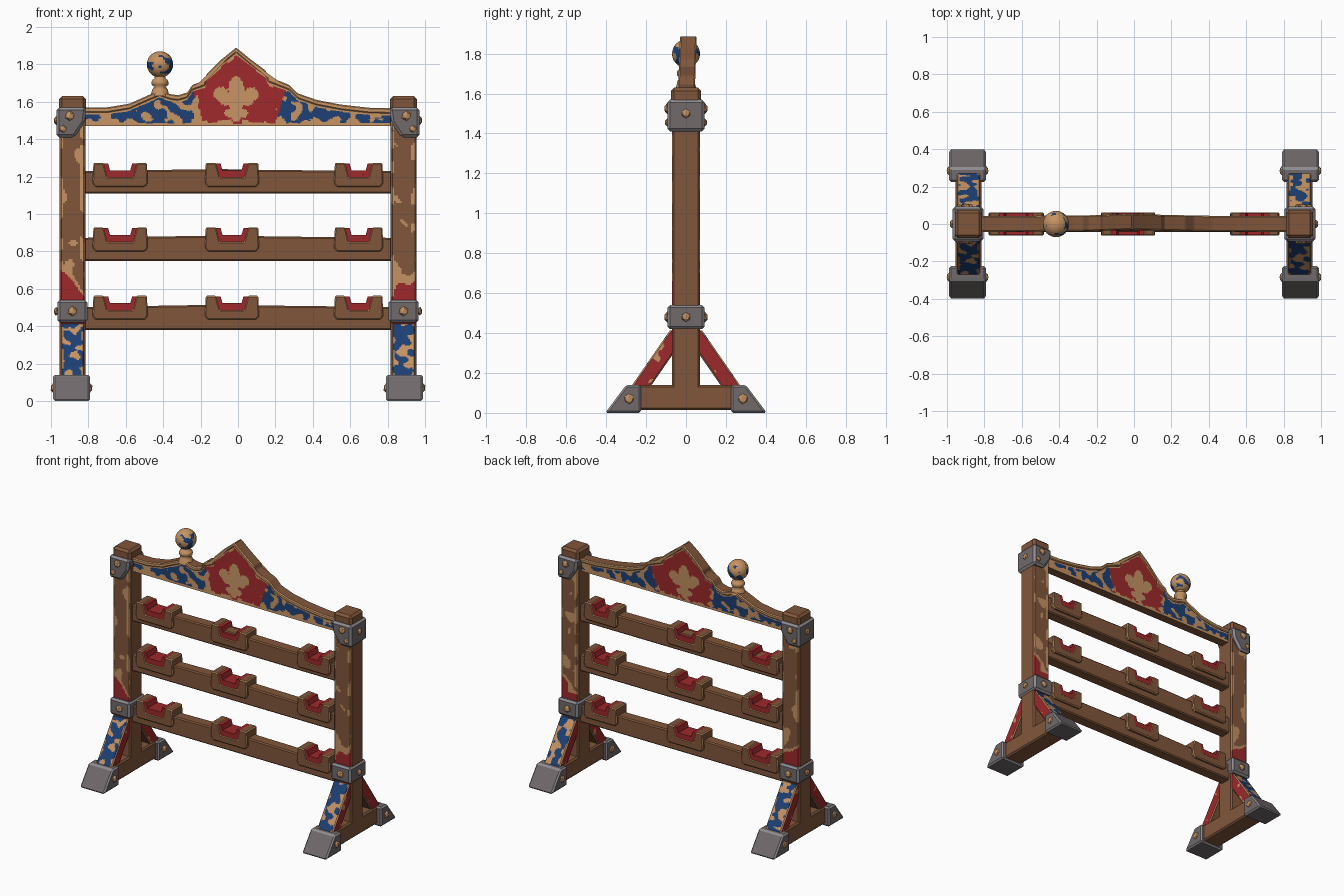
import bpy, bmesh, math
from mathutils import Matrix, Vector, noise

if "Cube" in bpy.data.objects:
    bpy.data.objects.remove(bpy.data.objects["Cube"])


def material(name, rgb):
    m = bpy.data.materials.new(name)
    m.diffuse_color = (*rgb, 1)
    m.use_nodes = True
    m.node_tree.nodes["Principled BSDF"].inputs["Base Color"].default_value = m.diffuse_color
    return m


WOOD, TAN, RED, BLUE, IRON, EDGE = range(6)
MATS = [material("brown_wood", (0.22, 0.094, 0.044)),
        material("bare_tan_wood", (0.56, 0.29, 0.125)),
        material("red_paint", (0.34, 0.022, 0.024)),
        material("blue_paint", (0.012, 0.05, 0.17)),
        material("grey_iron", (0.165, 0.142, 0.147)),
        material("worn_iron_edge", (0.27, 0.26, 0.28))]


def finish(name, bm, matrix=None, smooth=False):
    if matrix:
        bm.transform(matrix)
    me = bpy.data.meshes.new(name)
    bm.to_mesh(me)
    bm.free()
    for m in MATS:
        me.materials.append(m)
    ob = bpy.data.objects.new(name, me)
    bpy.context.collection.objects.link(ob)
    for p in me.polygons:
        p.use_smooth = smooth
    return ob


def chips(p, freq, seed):
    """Smooth noise used for flaked paint."""
    return noise.noise(Vector((p.x * freq + seed, p.y * freq + seed * 1.7, p.z * freq)))


def prism(name, pts, axis, lo, hi, mat, bevel=0.008, edge=None):
    """Extrude a profile: axis x takes (y, z) points, axis y takes (x, z)."""
    bm = bmesh.new()
    put = (lambda p, t: (t, p[0], p[1])) if axis == 'x' else (lambda p, t: (p[0], t, p[1]))
    a = [bm.verts.new(put(p, lo)) for p in pts]
    b = [bm.verts.new(put(p, hi)) for p in pts]
    bm.faces.new(a)
    bm.faces.new(b[::-1])
    for i in range(len(pts)):
        j = (i + 1) % len(pts)
        bm.faces.new((a[j], a[i], b[i], b[j]))
    bmesh.ops.recalc_face_normals(bm, faces=bm.faces[:])
    for f in bm.faces:
        f.material_index = mat
    if bevel:
        bmesh.ops.bevel(bm, geom=bm.edges[:], offset=bevel, segments=1, profile=0.5,
                        affect='EDGES', clamp_overlap=True,
                        material=mat if edge is None else edge)
    return finish(name, bm)


def rect(x0, x1, z0, z1):
    return [(x0, z0), (x1, z0), (x1, z1), (x0, z1)]


def grid_box(name, size, cell, rule, matrix, chamfer=0.005):
    """Box split in small cells, each coloured by rule(position, normal)."""
    bm = bmesh.new()
    half = [s / 2 for s in size]
    n = [max(1, round(s / cell)) for s in size]
    for a in range(3):
        b, d = (a + 1) % 3, (a + 2) % 3
        for s in (-1, 1):
            nor = Vector((0, 0, 0))
            nor[a] = s
            grid = []
            for i in range(n[b] + 1):
                row = []
                for j in range(n[d] + 1):
                    p = Vector((0, 0, 0))
                    p[a] = s * half[a]
                    p[b] = half[b] * (2 * i / n[b] - 1)
                    p[d] = half[d] * (2 * j / n[d] - 1)
                    row.append(bm.verts.new(p))
                grid.append(row)
            for i in range(n[b]):
                for j in range(n[d]):
                    q = [grid[i][j], grid[i + 1][j], grid[i + 1][j + 1], grid[i][j + 1]]
                    f = bm.faces.new(q if s > 0 else q[::-1])
                    f.material_index = rule(f.calc_center_median(), nor)
    bmesh.ops.remove_doubles(bm, verts=bm.verts[:], dist=1e-5)
    for v in bm.verts:
        rim = [k for k in range(3) if abs(v.co[k]) > half[k] - 1e-4]
        if len(rim) > 1:
            for k in rim:
                v.co[k] -= math.copysign(chamfer, v.co[k])
    return finish(name, bm, matrix)


def rivet(name, pos, axis, r=0.024):
    bm = bmesh.new()
    bmesh.ops.create_icosphere(bm, subdivisions=1, radius=r)
    for f in bm.faces:
        f.material_index = TAN
    flat = Matrix.Diagonal([0.6 if k == axis else 1 for k in range(3)] + [1])
    finish(name, bm, Matrix.Translation(pos) @ flat)


# side stands, mirrored left and right
for s, side in ((-1, "left"), (1, "right")):
    cx = s * 0.885

    def post_rule(p, n):
        if abs(n.y) < 0.5:
            return WOOD
        z, c = p.z + 0.82, chips(p, 11, 3 + s)
        wave = 0.63 + 0.06 * s * p.x / 0.07 + 0.06 * c
        if z < wave:
            return RED if z > 0.4 else WOOD
        if z < wave + 0.035 or c > 0.30 or (abs(p.x) > 0.045 and c > 0.0):
            return TAN
        return WOOD
    grid_box(side + "_post", (0.14, 0.14, 1.60), 0.01, post_rule, Matrix.Translation((cx, 0, 0.82)))
    prism(side + "_post_cap", rect(cx - 0.072, cx + 0.072, 1.55, 1.63), 'y', -0.075, 0.075, WOOD, 0.016)
    # iron brackets; the upper one has its inner lower corner cut away
    prism(side + "_upper_bracket",
          [(s * x, z) for x, z in ((0.97, 1.41), (0.97, 1.57), (0.81, 1.57), (0.82, 1.49), (0.875, 1.41))],
          'y', -0.093, 0.093, IRON, 0.014, EDGE)
    prism(side + "_lower_bracket", rect(cx - 0.08, cx + 0.08, 0.42, 0.54), 'y', -0.093, 0.093, IRON, 0.013, EDGE)
    prism(side + "_base_beam", rect(-0.26, 0.26, 0.015, 0.14), 'x', cx - 0.07, cx + 0.07, WOOD, 0.01)
    for z in (0.48, 1.50):
        rivet(side + "_outer_rivet", (s * 0.972, 0, z), 0)
    rivet(side + "_inner_rivet", (s * 0.805, 0, 0.48), 0)

    for t, end in ((-1, "front"), (1, "back")):
        rivet(f"{side}_{end}_lower_rivet", (cx, t * 0.094, 0.48), 1, 0.027)
        rivet(f"{side}_{end}_upper_rivet_a", (s * 0.90, t * 0.094, 1.525), 1, 0.027)
        rivet(f"{side}_{end}_upper_rivet_b", (s * 0.935, t * 0.094, 1.455), 1, 0.02)
        # iron shoe
        prism(f"{side}_{end}_foot", [(t * y, z) for y, z in ((0.405, 0), (0.225, 0), (0.225, 0.14), (0.30, 0.14))],
              'x', s * 0.89 - 0.098, s * 0.89 + 0.098, IRON, 0.01, EDGE)
        for k in (-1, 1):
            rivet(f"{side}_{end}_foot_rivet", (s * 0.89 + k * 0.097, t * 0.285, 0.07), 0, 0.027)

        # painted diagonal brace: blue outside, red on the flanks
        def brace_rule(p, n):
            c = chips(p, 20, 11 + s * 3 + t)
            if n.y * t > 0.5:
                return BLUE if abs(p.x) + 0.03 * c < 0.05 and c < 0.14 else TAN
            if abs(n.x) > 0.5:
                return RED if abs(p.y) < 0.031 and c < 0.42 else TAN
            return WOOD
        grid_box(f"{side}_{end}_brace", (0.125, 0.08, 0.36), 0.007, brace_rule,
                 Matrix.Translation((cx, t * 0.147, 0.247)) @ Matrix.Rotation(t * 0.606, 4, 'X'), 0.004)

# three rails, each with three red-lined cradles
for name, z0, z1, base in (("top", 1.11, 1.24, 1.145), ("middle", 0.75, 0.885, 0.80), ("bottom", 0.38, 0.515, 0.435)):
    zm = (z0 + z1) / 2
    prism(name + "_rail", [(-0.83, z0), (0.83, z0), (0.83, zm + 0.055), (0.2, z1 - 0.005), (-0.1, z1), (-0.83, zm + 0.055)],
          'y', -0.042, 0.042, WOOD, 0.008)
    for cx, hw in ((-0.63, 0.148), (-0.032, 0.145), (0.645, 0.132)):
        u = [(-hw + 0.015, 0), (hw - 0.015, 0), (hw, 0.02), (hw - 0.005, 0.128), (hw - 0.06, 0.128),
             (hw - 0.08, 0.052), (-hw + 0.08, 0.052), (-hw + 0.06, 0.128), (-hw + 0.005, 0.128), (-hw, 0.02)]
        prism(name + "_cradle", [(cx + x, base + z) for x, z in u], 'y', -0.062, 0.062, WOOD, 0.006, TAN)
        w = hw - 0.056
        liner = [(-w + 0.012, 0.045), (w - 0.012, 0.045), (w, 0.124), (w - 0.028, 0.124),
                 (w - 0.038, 0.088), (-w + 0.038, 0.088), (-w + 0.028, 0.124), (-w, 0.124)]
        prism(name + "_cradle_lining", [(cx + x, base + z) for x, z in liner], 'y', -0.058, 0.058, RED, 0)

# carved header board
CREST = [(-0.83, 1.57), (-0.70, 1.57), (-0.58, 1.59), (-0.48, 1.635), (-0.42, 1.66), (-0.36, 1.64), (-0.32, 1.635),
         (-0.27, 1.65), (-0.245, 1.69), (-0.175, 1.715), (-0.17, 1.745), (-0.09, 1.825), (-0.01, 1.89), (0.07, 1.825),
         (0.15, 1.765), (0.16, 1.735), (0.275, 1.69), (0.32, 1.645), (0.42, 1.61), (0.55, 1.585), (0.70, 1.568), (0.83, 1.565)]


def crest(x):
    for (xa, za), (xb, zb) in zip(CREST, CREST[1:]):
        if x <= xb:
            return za + (zb - za) * (x - xa) / (xb - xa)
    return CREST[-1][1]


def flower(x, z):
    """Simple three-petal ornament made of ellipses."""
    x = abs(x + 0.01)
    return any(((x - a) / w) ** 2 + ((z - b) / h) ** 2 < 1 for a, b, w, h in
               ((0, 1.665, 0.042, 0.07), (0, 1.55, 0.03, 0.06), (0, 1.595, 0.07, 0.022),
                (0.08, 1.64, 0.04, 0.038), (0.06, 1.61, 0.034, 0.03), (0.038, 1.54, 0.025, 0.022)))


def header_colour(p):
    k = (p.z - 1.48) / 0.2
    c = chips(p, 20, 5)
    if p.z < 1.486 or p.z > crest(p.x) - 0.038 - 0.02 * max(c, 0):
        return TAN
    gap = min(p.x + 0.21 + 0.03 * k, 0.20 + 0.06 * k - p.x)     # distance inside the red panel
    if gap > 0:
        return TAN if flower(p.x, p.z) or (c > 0.1 and (gap < 0.02 or p.z < 1.5)) else RED
    return TAN if c > 0.17 - (0.2 if p.z < 1.51 else 0) - (0.15 if gap > -0.02 else 0) else BLUE


def lean(z):
    return (z - 1.55) * 0.035


bm = bmesh.new()
NX, NZ = 240, 34
sheets = []
for t in (-1, 1):
    g = []
    for i in range(NX + 1):
        x = -0.83 + 1.66 * i / NX
        zs = [1.47 + (crest(x) - 0.004 - 1.47) * j / NZ for j in range(NZ + 1)]
        g.append([bm.verts.new((x, lean(z) + t * 0.033, z)) for z in zs])
    sheets.append(g)
    for i in range(NX):
        for j in range(NZ):
            f = bm.faces.new((g[i][j], g[i + 1][j], g[i + 1][j + 1], g[i][j + 1]))
            f.material_index = header_colour(f.calc_center_median())
fr, bk = sheets
for i in range(NX):
    for j in (0, NZ):
        bm.faces.new((fr[i][j], fr[i + 1][j], bk[i + 1][j], bk[i][j]))
for i in (0, NX):
    for j in range(NZ):
        bm.faces.new((fr[i][j], fr[i][j + 1], bk[i][j + 1], bk[i][j]))
bmesh.ops.recalc_face_normals(bm, faces=bm.faces[:])
finish("header_board", bm)

# raised moulding along the crest, brown on top with worn tan edges and faces
trim = prism("header_trim", CREST + [(x, z - 0.028) for x, z in CREST[::-1]], 'y', -0.042, 0.042, TAN, 0.006, TAN)
for p in trim.data.polygons:
    p.material_index = WOOD if abs(p.normal.y) < 0.1 else TAN
for v in trim.data.vertices:
    v.co.y += lean(v.co.z)

# finial: turned neck and a ball with flaked blue paint
bm = bmesh.new()
rings = []
for r, z in ((0.05, 1.63), (0.042, 1.665), (0.03, 1.68), (0.044, 1.69), (0.046, 1.705), (0.04, 1.718), (0.028, 1.725), (0.03, 1.75)):
    rings.append([bm.verts.new((-0.417 + r * math.cos(a * math.tau / 20), r * math.sin(a * math.tau / 20), z)) for a in range(20)])
for a, b in zip(rings, rings[1:]):
    for i in range(20):
        j = (i + 1) % 20
        bm.faces.new((a[i], a[j], b[j], b[i])).material_index = TAN
finish("finial_neck", bm, smooth=True)
bm = bmesh.new()
bmesh.ops.create_uvsphere(bm, u_segments=48, v_segments=32, radius=0.07)
for f in bm.faces:
    c = f.calc_center_median()
    f.material_index = BLUE if chips(c, 26, 8) > 0.1 and abs(c.z) < 0.05 else TAN
finish("finial_ball", bm, Matrix.Translation((-0.417, 0, 1.80)), smooth=True)
